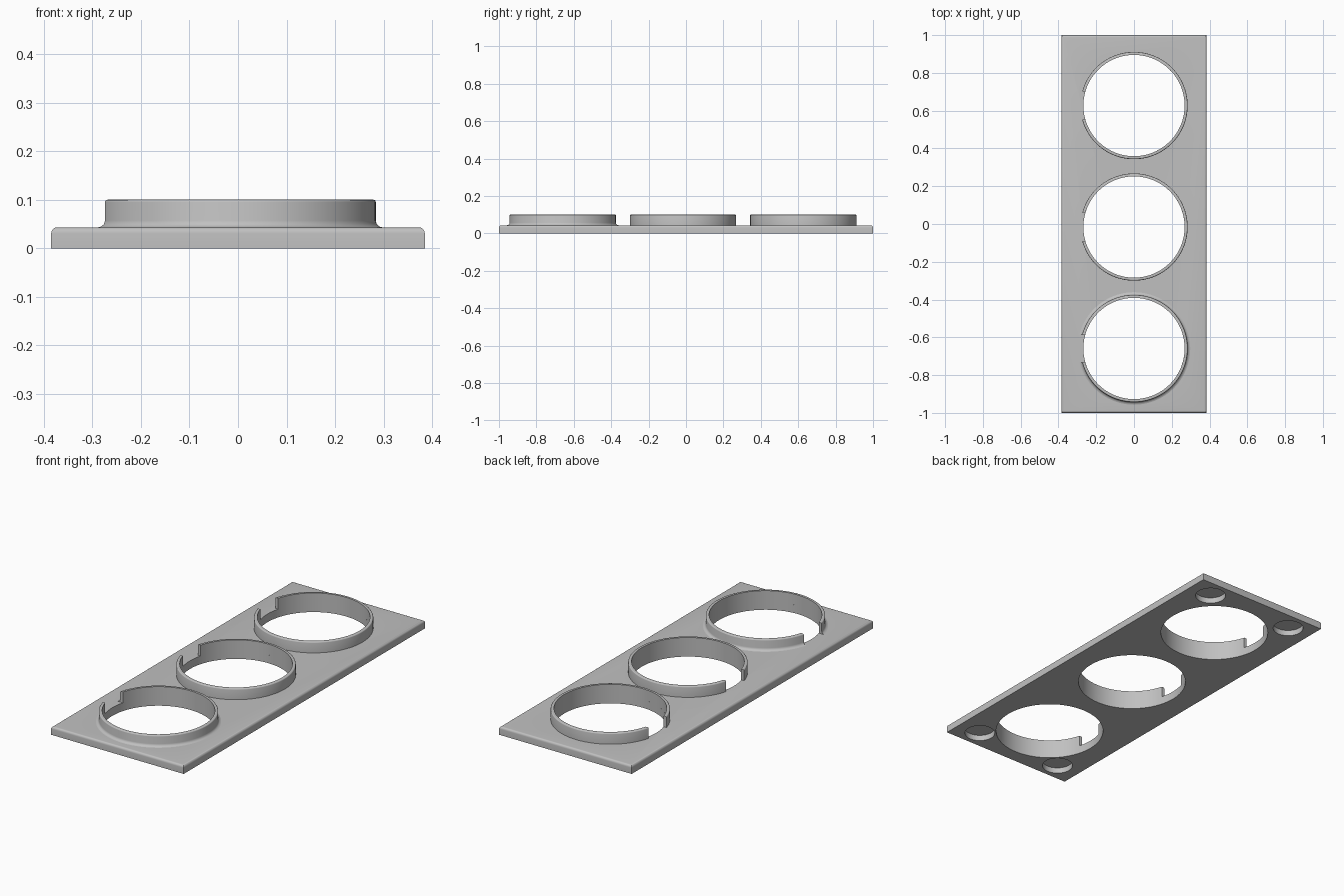
import bpy, bmesh, math

old = bpy.data.objects.get("Cube")
if old:
    bpy.data.objects.remove(old, do_unlink=True)

grey = bpy.data.materials.new("light grey plastic")
grey.use_nodes = True
COLOUR = (0.53, 0.53, 0.53, 1)
grey.diffuse_color = COLOUR
grey.node_tree.nodes["Principled BSDF"].inputs["Base Color"].default_value = COLOUR

THICK, TOP = 0.043, 0.1            # plate top and ring top heights
R_IN, R_OUT = 0.268, 0.284
HALF_GAP = 0.074
RING_Y = {"front": -0.659, "middle": -0.016, "back": 0.627}
STEPS = 96


def finish(bm, name):
    bmesh.ops.recalc_face_normals(bm, faces=bm.faces)
    mesh = bpy.data.meshes.new(name)
    bm.to_mesh(mesh)
    bm.free()
    obj = bpy.data.objects.new(name, mesh)
    bpy.context.collection.objects.link(obj)
    mesh.materials.append(grey)
    return obj


def smooth(obj):
    bpy.ops.object.select_all(action="DESELECT")
    obj.select_set(True)
    bpy.context.view_layer.objects.active = obj
    bpy.ops.object.shade_smooth_by_angle(angle=math.radians(35))


def cut_cylinder(target, x, y, radius, z0, z1, sides):
    """Bore a round hole into the target."""
    bpy.ops.mesh.primitive_cylinder_add(vertices=sides, radius=radius, depth=z1 - z0,
                                        location=(x, y, (z0 + z1) / 2))
    cutter = bpy.context.object
    cutter.hide_render = True
    mod = target.modifiers.new("bore", "BOOLEAN")
    mod.operation, mod.solver, mod.object = "DIFFERENCE", "EXACT", cutter
    bpy.context.view_layer.objects.active = target
    bpy.ops.object.modifier_apply(modifier=mod.name)
    bpy.data.objects.remove(cutter, do_unlink=True)


def ring(name, y, fillet):
    """Sweep a wall profile round the hole, leaving a parallel-sided gap at -x."""
    e = 0.005
    arc = [math.radians(a) for a in (0, 30, 60, 90)]
    profile = [(R_IN, THICK), (R_IN, TOP)]
    # rounded outer top edge
    profile += [(R_OUT - e + e * math.sin(a), TOP - e + e * math.cos(a)) for a in arc]
    # concave foot
    if fillet:
        profile += [(R_OUT + fillet * (1 - math.cos(a)),
                     THICK + fillet * (1 - math.sin(a))) for a in arc]
    else:
        profile.append((R_OUT, THICK))
    bm = bmesh.new()
    rows = []
    for i in range(STEPS + 1):
        row = []
        for r, z in profile:
            end = math.pi - math.asin(HALF_GAP / r)
            a = end * (2 * i / STEPS - 1)
            row.append(bm.verts.new((r * math.cos(a), y + r * math.sin(a), z)))
        rows.append(row)
    n = len(profile)
    for a, b in zip(rows, rows[1:]):
        for k in range(n):
            j = (k + 1) % n
            bm.faces.new((a[k], a[j], b[j], b[k]))
    bm.faces.new(rows[0])
    bm.faces.new(rows[-1])
    smooth(finish(bm, name))


# base plate with rounded top edges
bm = bmesh.new()
bmesh.ops.create_cube(bm, size=1)
for v in bm.verts:
    v.co = (v.co.x * 0.77, v.co.y * 2, (v.co.z + 0.5) * THICK)
top_edges = [e for e in bm.edges if all(v.co.z > 0.01 for v in e.verts)]
bmesh.ops.bevel(bm, geom=top_edges, offset=0.012, segments=5, profile=0.5, affect="EDGES")
plate = finish(bm, "base_plate")

# through holes and round pockets underneath
for y in RING_Y.values():
    cut_cylinder(plate, 0, y, R_IN, -0.1, 0.2, STEPS)
for x in (-0.254, 0.254):
    for y in (-0.9, 0.9):
        cut_cylinder(plate, x, y, 0.075, -0.1, 0.03, 48)
smooth(plate)

# open holder rings, only the front one has a flared foot
for place, y in RING_Y.items():
    ring(place + "_holder_ring", y, 0.014 if place == "front" else 0)
